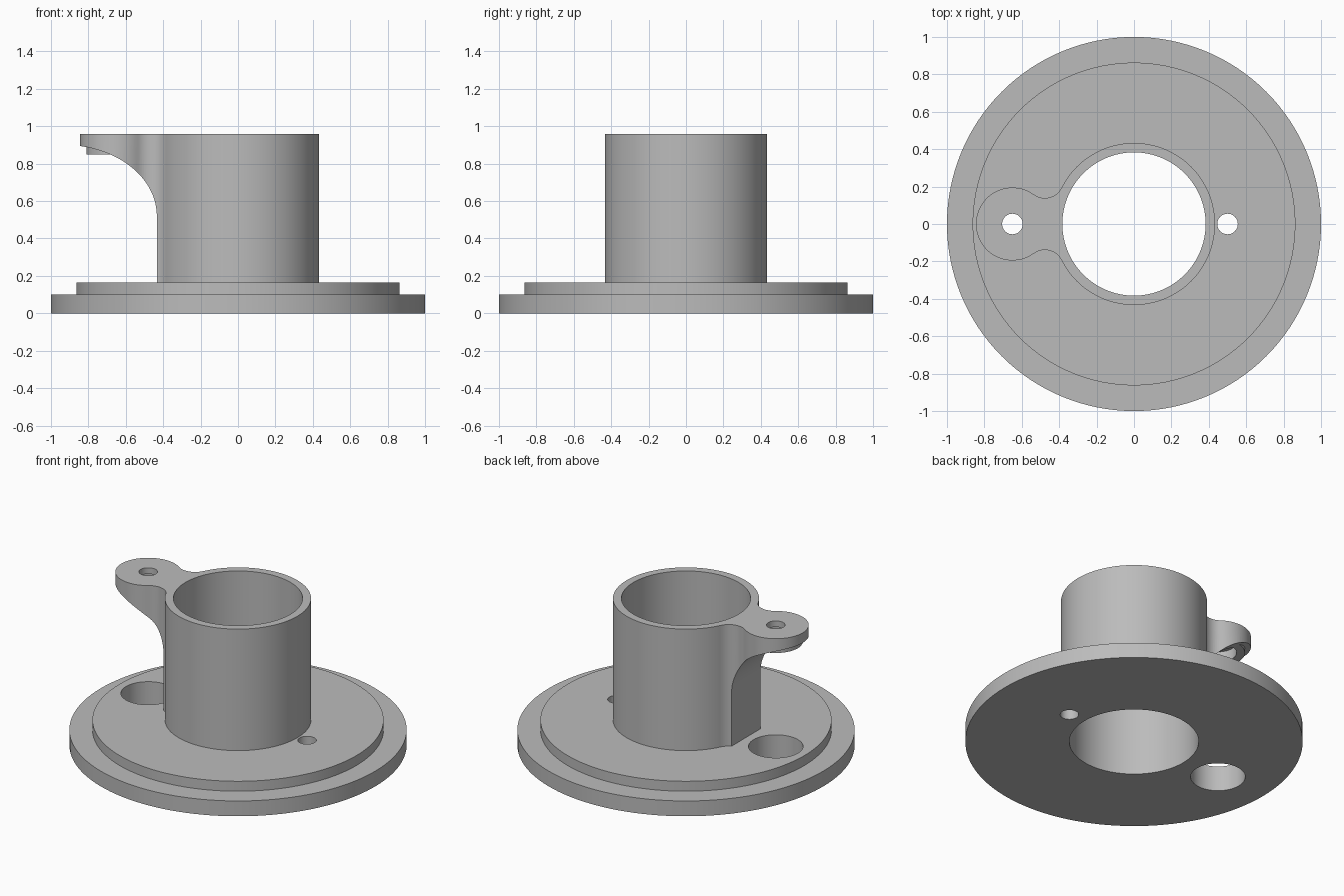
import bpy
import bmesh
from math import atan2, cos, sin, sqrt, pi, radians

old = bpy.data.objects.get("Cube")
if old:
    bpy.data.objects.remove(old, do_unlink=True)

grey = bpy.data.materials.new("plain grey")
grey.use_nodes = True
colour = (0.5, 0.5, 0.5, 1)
grey.diffuse_color = colour
grey.node_tree.nodes["Principled BSDF"].inputs["Base Color"].default_value = colour


def prism(name, points, offset):
    """Extrude a closed loop of 3D points along an offset."""
    bm = bmesh.new()
    face = bm.faces.new([bm.verts.new(p) for p in points])
    top = bmesh.ops.extrude_face_region(bm, geom=[face])["geom"]
    moved = [g for g in top if isinstance(g, bmesh.types.BMVert)]
    bmesh.ops.translate(bm, verts=moved, vec=offset)
    bmesh.ops.recalc_face_normals(bm, faces=bm.faces)
    mesh = bpy.data.meshes.new(name)
    bm.to_mesh(mesh)
    bm.free()
    obj = bpy.data.objects.new(name, mesh)
    bpy.context.collection.objects.link(obj)
    mesh.materials.append(grey)
    return obj


def arc(cx, cy, r, start, end, steps):
    return [(cx + r * cos(start + (end - start) * i / steps),
             cy + r * sin(start + (end - start) * i / steps)) for i in range(steps + 1)]


def disc(name, x, r, z0, z1, sides=64):
    ring = arc(x, 0, r, 0, 2 * pi, sides)[:-1]
    return prism(name, [(px, py, z0) for px, py in ring], (0, 0, z1 - z0))


def combine(target, tool, operation):
    mod = target.modifiers.new(operation.lower(), "BOOLEAN")
    mod.operation = operation
    mod.solver = "EXACT"
    mod.object = tool
    bpy.context.view_layer.objects.active = target
    bpy.ops.object.modifier_apply(modifier=mod.name)
    bpy.data.objects.remove(tool, do_unlink=True)


TOP, STEP, RIM = 0.96, 0.165, 0.1
TUBE_R, BORE_R = 0.433, 0.383
EAR_X, EAR_R, FILLET = -0.65, 0.195, 0.1

# Stepped flange and upright tube
body = disc("flanged_tube_mount", 0, 1.0, 0, RIM, 128)
combine(body, disc("raised_step", 0, 0.863, 0.05, STEP, 128), "UNION")
combine(body, disc("tube", 0, TUBE_R, 0.05, TOP, 128), "UNION")

# Ear outline: round pad blended into the tube by two tangent fillets
a, b = TUBE_R + FILLET, EAR_R + FILLET
fx = (a * a - b * b + EAR_X ** 2) / (2 * EAR_X)
fy = sqrt(a * a - fx * fx)
pad_angle = atan2(fy, fx - EAR_X)
to_pad = atan2(-fy, EAR_X - fx)
to_tube = atan2(-fy, -fx)
upper = arc(fx, fy, FILLET, to_tube, to_pad, 14)
pad = arc(EAR_X, 0, EAR_R, pad_angle, 2 * pi - pad_angle, 48)
lower = [(x, -y) for x, y in reversed(upper)]
outline = [(-0.36, upper[0][1])] + upper + pad[1:-1] + lower + [(-0.36, -upper[0][1])]
ear = prism("ear", [(x, y, 0.12) for x, y in outline], (0, 0, TOP - 0.12))

# Sweep away the ear's underside along an elliptical curve
wall, cx, cz = -0.434, -0.93, 0.52
curve = [(cx + (wall - cx) * cos(pi / 2 * i / 32), cz + 0.38 * sin(pi / 2 * i / 32))
         for i in range(33)]
profile = [(wall, 0.05)] + curve + [(-1.2, cz + 0.38), (-1.2, 0.05)]
combine(ear, prism("underside_cutter", [(x, -0.5, z) for x, z in profile], (0, 1, 0)),
        "DIFFERENCE")

# Round boss below the ear
combine(ear, disc("boss", EAR_X, 0.16, 0.85, 0.93), "UNION")
combine(body, ear, "UNION")

# Bore, screw holes, recess in the boss and access hole in the flange
for x, r, z0, z1, sides in (
        (0, BORE_R, -0.1, 1.1, 128),
        (0.5, 0.055, -0.1, 0.3, 40),
        (EAR_X, 0.055, 0.6, 1.1, 40),
        (EAR_X, 0.11, 0.5, 0.92, 48),
        (EAR_X, 0.162, -0.1, 0.3, 64)):
    combine(body, disc("hole_cutter", x, r, z0, z1, sides), "DIFFERENCE")

# Smooth round walls, sharp rims
bpy.ops.object.select_all(action="DESELECT")
body.select_set(True)
bpy.context.view_layer.objects.active = body
bpy.ops.object.shade_smooth_by_angle(angle=radians(30))
